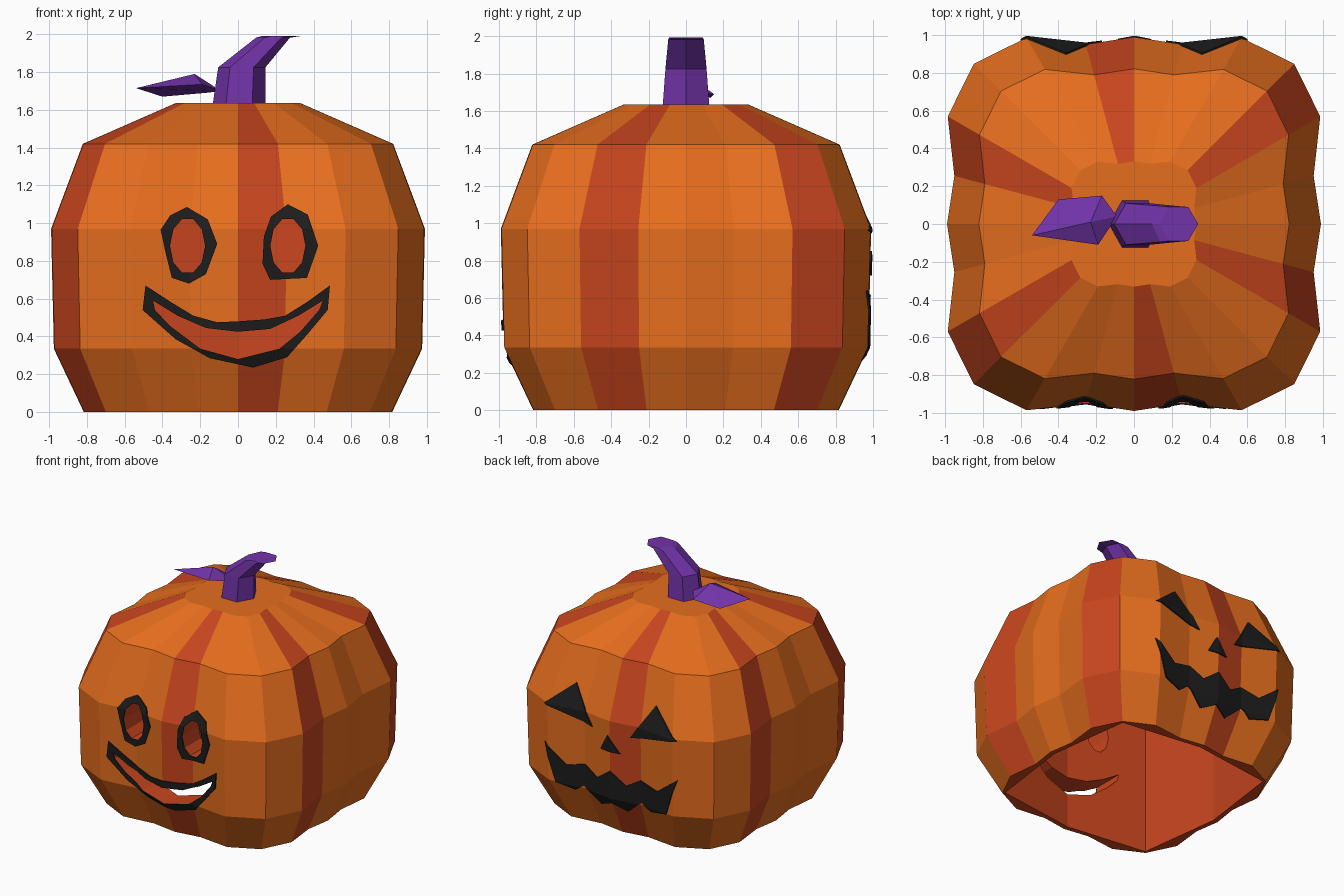
import bpy, bmesh
from math import sin, cos, pi, radians

if bpy.data.objects.get("Cube"):
    bpy.data.objects.remove(bpy.data.objects["Cube"], do_unlink=True)


def material(name, r, g, b):
    mat = bpy.data.materials.new(name)
    mat.use_nodes = True
    mat.diffuse_color = (r, g, b, 1)
    mat.node_tree.nodes["Principled BSDF"].inputs["Base Color"].default_value = (r, g, b, 1)
    return mat


ORANGE = material("orange skin", 0.79, 0.155, 0.013)
RED = material("red flesh", 0.58, 0.06, 0.013)
BLACK = material("black paint", 0.012, 0.012, 0.012)
PURPLE = material("purple stem", 0.165, 0.033, 0.39)


def make(name, verts, faces, mats, rule=None):
    """Mesh object with outward normals; rule(face index) gives the material."""
    bm = bmesh.new()
    vs = [bm.verts.new(v) for v in verts]
    for i, f in enumerate(faces):
        face = bm.faces.new([vs[k] for k in f])
        face.material_index = rule(i) if rule else 0
    bmesh.ops.recalc_face_normals(bm, faces=bm.faces)
    mesh = bpy.data.meshes.new(name)
    bm.to_mesh(mesh)
    bm.free()
    for m in mats:
        mesh.materials.append(m)
    obj = bpy.data.objects.new(name, mesh)
    bpy.context.collection.objects.link(obj)
    return obj


def loft(name, rings, mats, rule=None):
    """Closed solid through rings with equal point counts."""
    n = len(rings[0])
    faces = [(r * n + i, r * n + (i + 1) % n, (r + 1) * n + (i + 1) % n, (r + 1) * n + i)
             for r in range(len(rings) - 1) for i in range(n)]
    last = (len(rings) - 1) * n
    faces += [tuple(range(n)), tuple(range(last, last + n))]
    return make(name, [p for ring in rings for p in ring], faces, mats, rule)


def prism(name, outline, y0, y1, mats, index=0):
    """Extrude an x-z outline along y."""
    rings = [[(x, y, z) for x, z in outline] for y in (y0, y1)]
    return loft(name, rings, mats, lambda i: index)


def carve(obj, *steps):
    """Apply boolean steps given as (operation, other object)."""
    for op, other in steps:
        mod = obj.modifiers.new(op, 'BOOLEAN')
        mod.operation, mod.object, mod.solver = op, other, 'EXACT'
    bpy.context.view_layer.update()
    graph = bpy.context.evaluated_depsgraph_get()
    mesh = bpy.data.meshes.new_from_object(obj.evaluated_get(graph))
    obj.modifiers.clear()
    obj.data = mesh


# Ribbed, squarish shell: one octant of radii repeated around
OCTANT = [0.99, 0.985, 1.139, 1.2]
PROFILE = [(0, 0.825), (0.335, 0.985), (0.97, 1), (1.42, 0.83), (1.635, 0.335)]
SIDES = 24


def shell(name, grow=1.0):
    def point(i, z, s):
        k = i % 6
        r = OCTANT[min(k, 6 - k)] * s
        a = radians(15 * i)
        return (r * cos(a), r * sin(a) * grow, z)
    rings = [[point(i, z, s) for i in range(SIDES)] for z, s in PROFILE]
    walls = SIDES * (len(PROFILE) - 1)
    # every fourth rib is red, and so is the underside
    return loft(name, rings, [ORANGE, RED],
                lambda i: int(i == walls or (i < walls and i % 4 == 2)))


body = shell("pumpkin_shell")
solid = shell("solid_helper")
skin = shell("skin_helper", 1.01)

# Front face outlines
left_eye_edge = [(.264, 1.1), (.37, 1.045), (.425, .88), (.365, .71), (.17, .70),
                 (.13, .785), (.137, .93), (.175, 1.035)]
right_eye_edge = [(-.27, 1.085), (-.16, 1.02), (-.11, .89), (-.17, .73), (-.26, .68),
                  (-.35, .71), (-.385, .85), (-.41, .965), (-.36, 1.04)]
smile_edge = [(-.49, .67), (-.36, .585), (-.237, .51), (-.11, .475), (0, .48), (.14, .49),
              (.25, .51), (.37, .585), (.487, .67), (.475, .54), (.375, .42), (.26, .29),
              (.08, .235), (-.15, .285), (-.33, .385), (-.505, .54)]
smile_hole = [(-.45, .59), (-.32, .51), (-.17, .445), (0, .425), (.17, .44), (.32, .51),
              (.45, .59), (.43, .54), (.33, .425), (.22, .335), (0, .28), (-.2, .335),
              (-.36, .455), (-.44, .54)]


def eye_hole(cx):
    return [(cx + .093 * cos(t * pi / 5), .88 + .15 * sin(t * pi / 5)) for t in range(10)]


front = [("left_eye_rim", left_eye_edge, eye_hole(.264)),
         ("right_eye_rim", right_eye_edge, eye_hole(-.267)),
         ("smile_rim", smile_edge, smile_hole)]


def paint(obj):
    """Keep a plate a single black colour."""
    obj.data.materials.clear()
    obj.data.materials.append(BLACK)
    for p in obj.data.polygons:
        p.material_index = 0


# Cut the holes and fit a thin rim around each on the skin
helpers = [solid, skin]
cuts = []
for name, edge, hole in front:
    cutter = prism(name + "_cutter", hole, -1.2, -.5, [ORANGE, RED], 1)
    rim = prism(name, edge, -1.15, -.8, [BLACK])
    carve(rim, ('INTERSECT', skin), ('DIFFERENCE', solid), ('DIFFERENCE', cutter))
    paint(rim)
    cuts.append(('DIFFERENCE', cutter))
    helpers.append(cutter)

# Boxy hollow with slightly bulging sides, open below
CORNER, MIDDLE = .685, .775
plan = []
for q in range(4):
    c, s = round(cos(q * pi / 2)), round(sin(q * pi / 2))
    plan += [(MIDDLE * c, MIDDLE * s), (CORNER * (c - s), CORNER * (c + s))]
cavity = loft("cavity_cutter", [[(x, y, z) for x, y in plan] for z in (-.2, 1.36)],
              [ORANGE, RED], lambda i: 1)
helpers.append(cavity)
carve(body, ('DIFFERENCE', cavity), *cuts)

# Painted scowl on the back
fang_top = [(0, .56), (.13, .465), (.25, .535), (.41, .495), (.6, .64)]
fang_low = [(.5, .335), (.34, .30), (.26, .36), (.12, .235), (0, .29)]
jagged = fang_top + fang_low + [(-x, z) for x, z in fang_low[-2::-1]] \
    + [(-x, z) for x, z in fang_top[:0:-1]]
scowl_eye = [(.36, 1.16), (.6, .96), (.17, .87)]
back = [("back_left_eye", scowl_eye),
        ("back_right_eye", [(-x, z) for x, z in scowl_eye]),
        ("back_nose", [(.02, .85), (.09, .72), (-.085, .72)]),
        ("back_mouth", jagged)]
for name, edge in back:
    plate = prism(name, edge, .8, 1.15, [BLACK])
    carve(plate, ('INTERSECT', skin), ('DIFFERENCE', solid))
    paint(plate)

for h in helpers:
    bpy.data.objects.remove(h, do_unlink=True)


# Bent six-sided stem with a flat lip: centre x, height, half width, half depth
def hexagon(cx, z, rx, ry):
    return [(cx + rx * dx, ry * dy, z) for dx, dy in
            ((1, 0), (.5, 1), (-.5, 1), (-1, 0), (-.5, -1), (.5, -1))]


loft("stem", [hexagon(.005, 1.62, .14, .125), hexagon(.02, 1.825, .125, .11),
              hexagon(.185, 1.982, .09, .095), hexagon(.235, 1.992, .105, .09)], [PURPLE])

# Folded leaf: tip, three back corners, front corner, ridge
leaf = [(-.54, -.06, 1.715), (-.4, .13, 1.67), (-.17, .15, 1.69),
        (-.09, .04, 1.70), (-.19, -.11, 1.735), (-.23, .01, 1.79)]
make("leaf", leaf, [(i, (i + 1) % 5, 5) for i in range(5)] + [(4, 3, 2, 1, 0)], [PURPLE])
